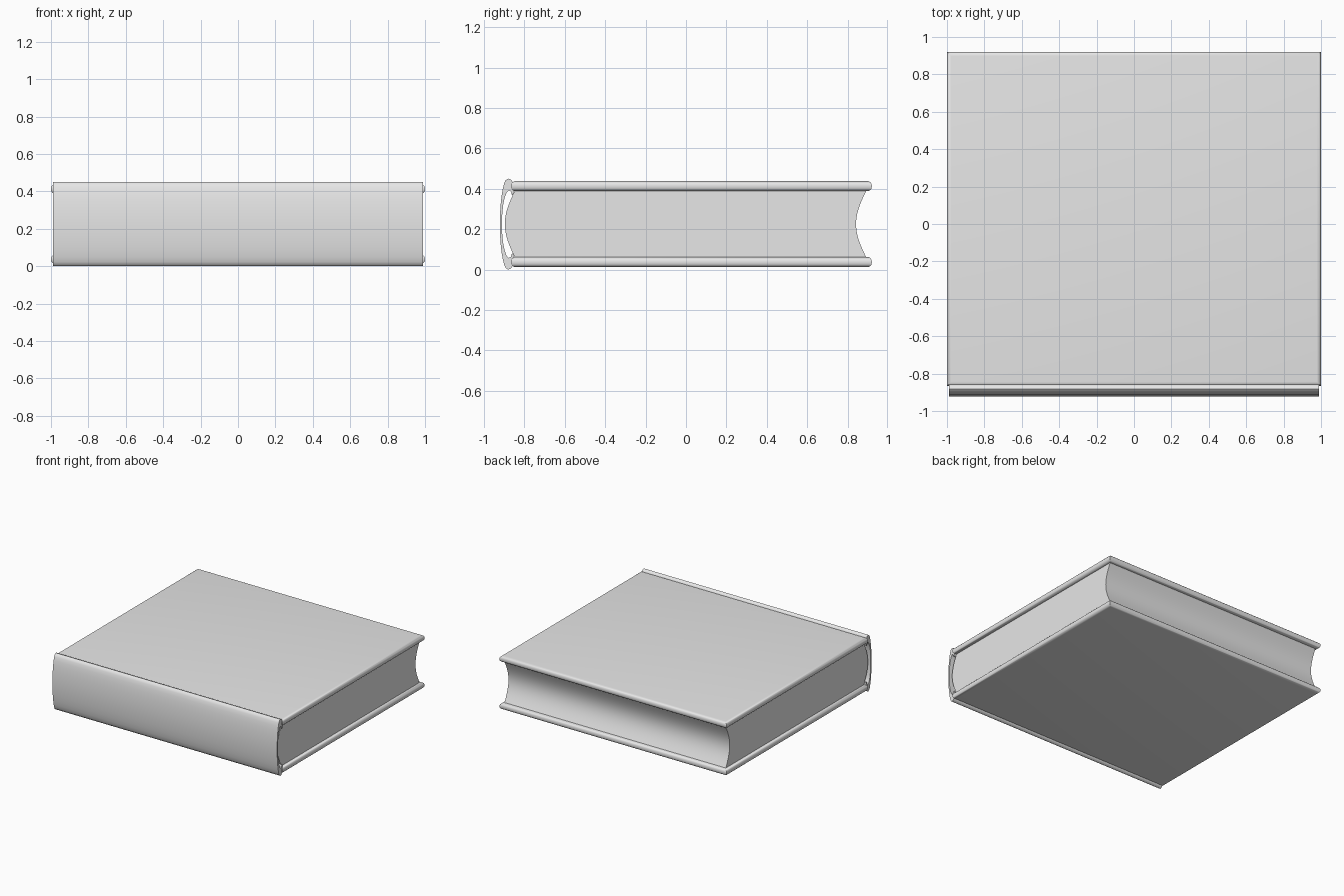
import bpy, bmesh, math

if "Cube" in bpy.data.objects:
    bpy.data.objects.remove(bpy.data.objects["Cube"])

HEIGHT = 0.45
COVER = 0.05       # board thickness
BACK = 0.92
HINGE = -0.865

grey = bpy.data.materials.new("plain grey")
grey.use_nodes = True
colour = (0.8, 0.8, 0.8, 1)
grey.diffuse_color = colour
grey.node_tree.nodes["Principled BSDF"].inputs["Base Color"].default_value = colour


def finish(name, bm, angle=40):
    bmesh.ops.recalc_face_normals(bm, faces=bm.faces[:])
    mesh = bpy.data.meshes.new(name)
    bm.to_mesh(mesh)
    bm.free()
    mesh.materials.append(grey)
    obj = bpy.data.objects.new(name, mesh)
    bpy.context.collection.objects.link(obj)
    bpy.ops.object.select_all(action="DESELECT")
    obj.select_set(True)
    bpy.context.view_layer.objects.active = obj
    bpy.ops.object.shade_smooth_by_angle(angle=math.radians(angle))
    return obj


def extrude_profile(name, points, half_width):
    """Extrude a closed (y, z) outline along x."""
    bm = bmesh.new()
    face = bm.faces.new([bm.verts.new((-half_width, y, z)) for y, z in points])
    result = bmesh.ops.extrude_face_region(bm, geom=[face])
    moved = [g for g in result["geom"] if isinstance(g, bmesh.types.BMVert)]
    bmesh.ops.translate(bm, verts=moved, vec=(2 * half_width, 0, 0))
    return finish(name, bm)


def cover(name, z):
    """Board with rounded rims and square corners."""
    bm = bmesh.new()
    bmesh.ops.create_cube(bm, size=1)
    for v in bm.verts:
        v.co.x *= 2
        v.co.y = (HINGE + BACK) / 2 + v.co.y * (BACK - HINGE)
        v.co.z = z + v.co.z * COVER
    rims = [e for e in bm.edges if abs(e.verts[0].co.z - e.verts[1].co.z) < 0.001]
    bmesh.ops.bevel(bm, geom=rims, offset=0.022, segments=5, profile=0.5,
                    affect="EDGES", clamp_overlap=True)
    return finish(name, bm)


# Covers
cover("bottom_cover", 0.037)
cover("top_cover", HEIGHT - 0.037)

# Page block: rounded at the spine, hollow at the fore edge
low, high, steps = 0.055, HEIGHT - 0.055, 20


def arc(y, depth):
    return [(y + depth * math.sin(math.pi * i / steps),
             low + (high - low) * i / steps) for i in range(steps + 1)]


extrude_profile("pages", arc(0.895, -0.053) + arc(-0.845, -0.052)[::-1], 0.975)

# Spine: thin curved shell whose rolled lips grip the boards
middle = HEIGHT / 2
outer = [(-0.922, middle), (-0.921, 0.27), (-0.918, 0.32), (-0.913, 0.365),
         (-0.907, 0.4), (-0.9, 0.427), (-0.892, 0.443), (-0.881, 0.45),
         (-0.87, 0.447), (-0.861, 0.438), (-0.854, 0.42)]
inner = [(-0.853, 0.395), (-0.856, 0.37), (-0.862, 0.37), (-0.867, 0.387),
         (-0.878, 0.392), (-0.888, 0.382), (-0.898, 0.355), (-0.906, 0.315),
         (-0.91, 0.27), (-0.911, middle)]
upper = outer + inner
lower = [(y, HEIGHT - z) for y, z in upper[1:-1]][::-1]
extrude_profile("spine", upper + lower, 0.99)
